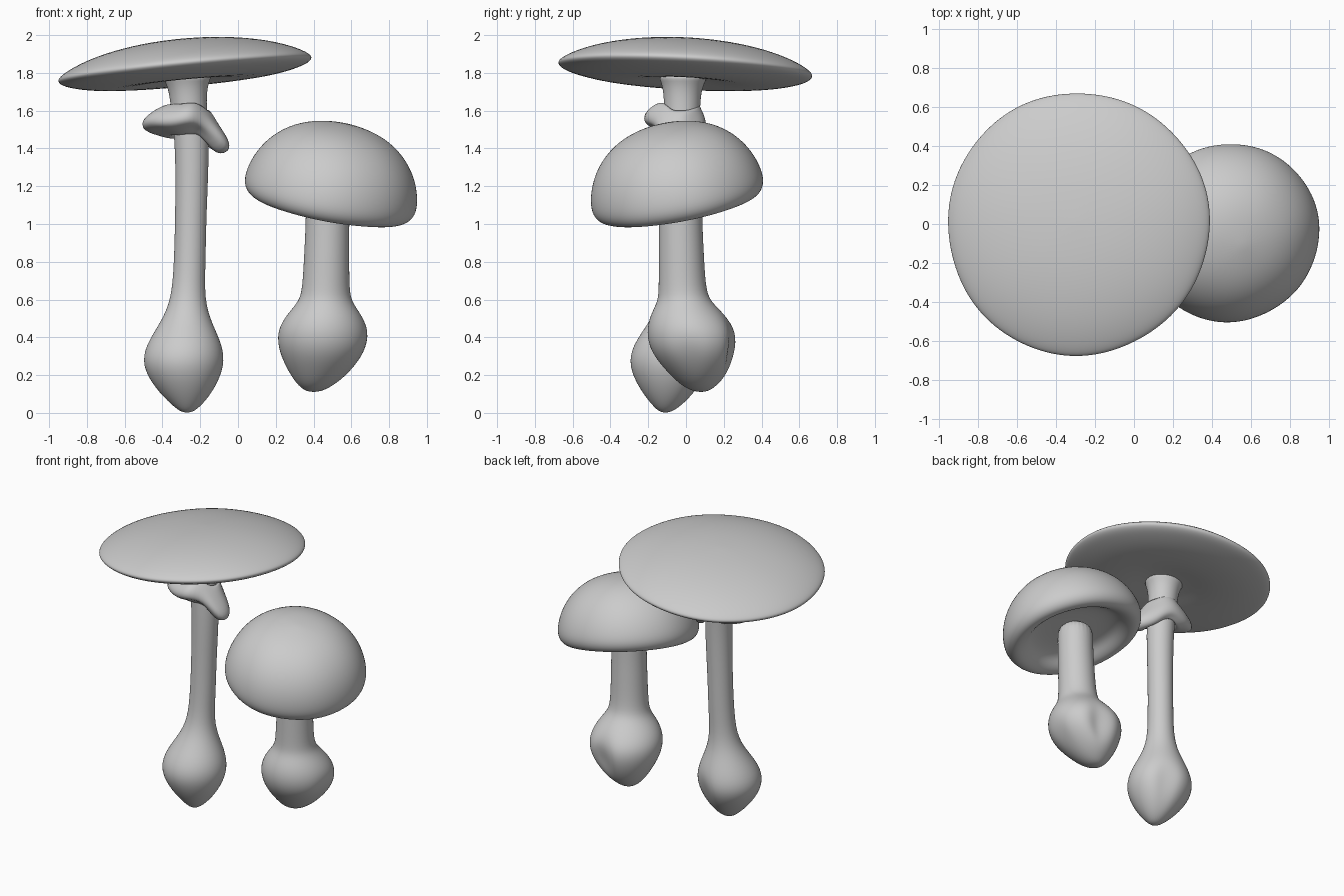
import bpy, bmesh
from math import cos, sin, pi, exp
from mathutils import Vector

if "Cube" in bpy.data.objects:
    bpy.data.objects.remove(bpy.data.objects["Cube"])

grey = bpy.data.materials.new("pale grey")
grey.use_nodes = True
grey.diffuse_color = (0.6, 0.6, 0.6, 1)
grey.node_tree.nodes["Principled BSDF"].inputs["Base Color"].default_value = (0.6, 0.6, 0.6, 1)


def skin(name, rings, closed=False, dents=()):
    """Bridge equal rings of points into one smooth surface."""
    bm = bmesh.new()
    loops = [[bm.verts.new(p) for p in ring] for ring in rings]
    n = len(loops[0])
    pairs = list(zip(loops, loops[1:]))
    if closed:
        pairs.append((loops[-1], loops[0]))
    else:
        bm.faces.new(loops[0])
        bm.faces.new(loops[-1])
    for a, b in pairs:
        for i in range(n):
            j = (i + 1) % n
            bm.faces.new((a[i], a[j], b[j], b[i]))
    # Press soft pits into the surface
    for centre, push, size in dents:
        for v in bm.verts:
            d = (v.co - Vector(centre)).length / size
            v.co += Vector(push) * exp(-d * d)
    bmesh.ops.recalc_face_normals(bm, faces=bm.faces)
    mesh = bpy.data.meshes.new(name)
    bm.to_mesh(mesh)
    bm.free()
    mesh.materials.append(grey)
    mesh.shade_smooth()
    obj = bpy.data.objects.new(name, mesh)
    bpy.context.collection.objects.link(obj)
    sub = obj.modifiers.new("smooth", 'SUBSURF')
    sub.levels = sub.render_levels = 2
    return obj


def circle(n=32):
    return [2 * pi * i / n for i in range(n)]


def cap(name, centre, slope, profile, wobble):
    """Tilted, slightly uneven cap turned from a radius/height profile."""
    normal = Vector((-slope[0], -slope[1], 1)).normalized()
    turn = Vector((0, 0, 1)).rotation_difference(normal)
    rings = []
    for r, h in profile:
        ring = []
        for a in circle():
            k = r * (1 + wobble * (sin(3 * a + 1) + sin(7 * a) * 0.5))
            ring.append(Vector(centre) + turn @ Vector((k * cos(a), k * sin(a), h)))
        rings.append(ring)
    return skin(name, rings)


def stem(name, spine, dents):
    """Stem with a swollen foot, from stations of x, y, z, radius."""
    return skin(name, [[(x + r * cos(a), y + r * sin(a), z) for a in circle(24)]
                       for x, y, z, r in spine], dents=dents)


# Tall mushroom
cap("tall_cap", (-0.285, 0, 1.825), (0.094, -0.054),
    [(0.02, 0.155), (0.2, 0.148), (0.38, 0.122), (0.52, 0.085), (0.61, 0.048),
     (0.66, 0.02), (0.685, -0.005), (0.66, -0.03), (0.6, -0.05), (0.48, -0.075),
     (0.3, -0.08), (0.16, -0.06), (0.06, -0.055)], 0.006)
stem("tall_stem",
     [(-0.27, -0.11, 0.0, 0.025), (-0.27, -0.1, 0.04, 0.08), (-0.28, -0.09, 0.13, 0.16),
      (-0.29, -0.085, 0.25, 0.222), (-0.285, -0.08, 0.36, 0.205), (-0.275, -0.06, 0.48, 0.135),
      (-0.265, -0.045, 0.6, 0.088), (-0.255, -0.035, 0.8, 0.084), (-0.25, -0.03, 1.05, 0.083),
      (-0.24, -0.025, 1.4, 0.09), (-0.26, -0.02, 1.6, 0.095), (-0.265, -0.02, 1.7, 0.1),
      (-0.27, -0.015, 1.76, 0.12), (-0.27, -0.015, 1.8, 0.14)],
     [((-0.2, 0.1, 0.2), (-0.03, -0.06, 0.01), 0.07)])

# Ragged collar: reach and tip height every thirty degrees, counted from the left
reach = [0.2, 0.13, 0.11, 0.11, 0.12, 0.17, 0.27, 0.24, 0.2, 0.2, 0.13, 0.21]
tips = [1.41, 1.44, 1.5, 1.53, 1.52, 1.5, 1.52, 1.55, 1.54, 1.57, 1.55, 1.41]
sections = []
for i, (r, z) in enumerate(zip(reach, tips)):
    a = i * pi / 6
    mid = 0.09 + (r - 0.09) * 0.5
    flare = [(0.085, 1.65), (mid, 1.6 + (z - 1.5) * 0.7), (r + 0.02, z + 0.03),
             (r + 0.02, z - 0.03), (mid, z - 0.05), (0.08, 1.44)]
    sections.append([(-0.25 + q * cos(a), -0.02 + q * sin(a), h) for q, h in flare])
skin("ragged_collar", sections, closed=True)

# Short mushroom
cap("short_cap", (0.49, -0.045, 1.17), (-0.19, 0.19),
    [(0.02, 0.37), (0.15, 0.355), (0.27, 0.31), (0.37, 0.23), (0.435, 0.13),
     (0.465, 0.03), (0.465, -0.04), (0.43, -0.085), (0.38, -0.09), (0.33, -0.06),
     (0.29, -0.02), (0.2, 0.0), (0.06, 0.0)], 0.006)
stem("short_stem",
     [(0.4, 0.08, 0.11, 0.03), (0.41, 0.07, 0.14, 0.09), (0.43, 0.065, 0.21, 0.16),
      (0.45, 0.045, 0.32, 0.235), (0.45, 0.035, 0.43, 0.248), (0.455, 0.01, 0.52, 0.2),
      (0.462, -0.01, 0.59, 0.14), (0.465, -0.02, 0.66, 0.125), (0.47, -0.025, 0.85, 0.12),
      (0.475, -0.03, 1.05, 0.115), (0.475, -0.03, 1.2, 0.12)],
     [((0.66, 0.02, 0.27), (-0.06, 0, 0.01), 0.05),
      ((0.5, 0.27, 0.36), (-0.01, -0.09, 0), 0.07)])
